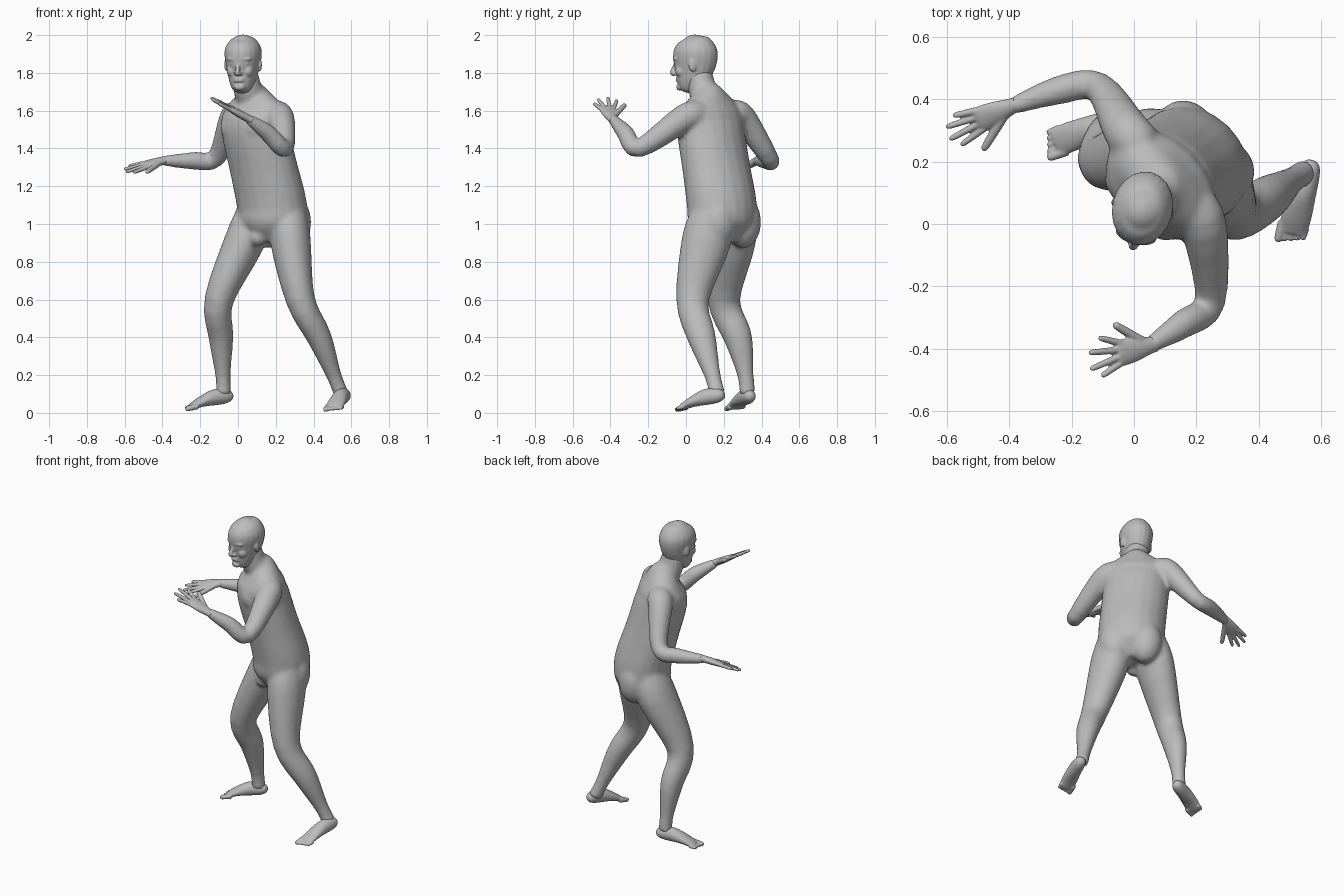
import bpy, bmesh, math
from mathutils import Vector, Matrix

cube = bpy.data.objects.get("Cube")
if cube:
    bpy.data.objects.remove(cube, do_unlink=True)

GREY = (.5, .5, .5, 1)
skin = bpy.data.materials.new("matte grey")
skin.use_nodes = True
skin.diffuse_color = GREY
skin.node_tree.nodes["Principled BSDF"].inputs["Base Color"].default_value = GREY

SIDES, STEPS = 20, 4
RIGHTWARD, UPWARD = Vector((1, 0, 0)), Vector((0, 0, 1))


def spline(a, b, c, d, t):
    """Smooth curve between b and c, steered by their neighbours."""
    slope_in, slope_out = (c - a) / 2, (d - b) / 2
    near = b.lerp(c, t * t * (3 - 2 * t))
    return near + (slope_in * (1 - t) - slope_out * t) * t * (1 - t)


def tube(bm, centres, widths, depths, across=RIGHTWARD):
    """Closed soft tube with an oval cross-section at every centre."""
    rows = [Vector((*c, w, d)) for c, w, d in zip(centres, widths, depths)]
    padded = [rows[0], *rows, rows[-1]]
    path = [spline(*padded[i:i + 4], step / STEPS)
            for i in range(len(rows) - 1) for step in range(STEPS)]
    path.append(rows[-1])
    rings = []
    for i, row in enumerate(path):
        behind, ahead = path[max(i - 1, 0)], path[min(i + 1, len(path) - 1)]
        axis = Vector((ahead - behind)[:3]).normalized()
        u = (across - axis * across.dot(axis)).normalized() * row[3]
        v = axis.cross(u).normalized() * row[4]
        angles = [math.tau * k / SIDES for k in range(SIDES)]
        rings.append([bm.verts.new(Vector(row[:3]) + u * math.cos(a) + v * math.sin(a))
                      for a in angles])
    for low, high in zip(rings, rings[1:]):
        for k in range(SIDES):
            bm.faces.new((low[k - 1], low[k], high[k], high[k - 1]))
    bm.faces.new(rings[0])
    bm.faces.new(rings[-1])


def digit(bm, base, tip, radius):
    """Finger or toe: straight, slightly tapered, with a rounded tip."""
    centres = [base.lerp(tip, t) for t in (0, .5, .9, 1)]
    radii = [radius * f for f in (1, .9, .75, .35)]
    tube(bm, centres, radii, radii)


def blob(bm, centre, size, turn=0):
    place = Matrix.Translation(centre) @ Matrix.Rotation(math.radians(turn), 4, 'Z')
    bmesh.ops.create_icosphere(bm, subdivisions=3, radius=1,
                               matrix=place @ Matrix.Diagonal((*size, 1)))


def finish(bm, name, voxel, rounds):
    """Fuse the overlapping volumes into one soft skin."""
    bmesh.ops.recalc_face_normals(bm, faces=bm.faces)
    mesh = bpy.data.meshes.new(name)
    bm.to_mesh(mesh)
    bm.free()
    mesh.materials.append(skin)
    part = bpy.data.objects.new(name, mesh)
    bpy.context.collection.objects.link(part)
    fuse = part.modifiers.new("fuse", 'REMESH')
    fuse.mode, fuse.voxel_size, fuse.use_smooth_shade = 'VOXEL', voxel, True
    soften = part.modifiers.new("soften", 'SMOOTH')
    soften.factor, soften.iterations = .5, rounds


# Torso: leans from the pelvis to the chest, turned towards the right
body = bmesh.new()
PELVIS, CHEST = Vector((.18, .19, 0)), Vector((.09, .13, 0))
heights = (.91, 1, 1.1, 1.3, 1.5, 1.58, 1.64, 1.69, 1.73)
leans = [min(max((z - 1.1) / .4, 0), 1) for z in heights]
tube(body, [PELVIS.lerp(CHEST, t) + UPWARD * z for t, z in zip(leans, heights)],
     (.1, .185, .2, .2, .2, .2, .165, .1, .05),
     (.1, .165, .17, .158, .155, .135, .1, .075, .05), Vector((1, -1, 0)))

# Neck
neck_radii = (.1, .09, .076, .07)
tube(body, [(.09, .15, 1.58), (.075, .12, 1.66), (.05, .085, 1.72), (.037, .07, 1.8)],
     neck_radii, neck_radii)

# Buttocks, chest muscles and groin
for s in (-1, 1):
    sideways = Vector((1, -1, 0)) * s
    blob(body, Vector((.23, .24, 1.01)) + sideways * .063, (.1, .09, .14), -45)
    blob(body, Vector((.02, .06, 1.51)) + sideways * .05, (.08, .045, .07), -45)
blob(body, (.105, .125, .93), (.05, .05, .05))

# Arms: collar, shoulder, elbow, forearm, wrist
LEFT_WRIST, RIGHT_WRIST = Vector((.05, -.39, 1.56)), Vector((-.4, .375, 1.335))
arm_radii = (.075, .075, .05, .047, .027)
tube(body, [(.18, .07, 1.58), (.225, -.01, 1.56), (.245, -.25, 1.4), (.16, -.32, 1.48), LEFT_WRIST],
     arm_radii, arm_radii, UPWARD)
tube(body, [(.02, .25, 1.58), (-.025, .3, 1.56), (-.115, .44, 1.35), (-.24, .43, 1.335), RIGHT_WRIST],
     arm_radii, arm_radii, Vector((0, 1, 0)))

# Legs: hip, thigh, knee, calf, shin, ankle at shared heights
leg_heights = (1.08, .92, .6, .4, .2, .1)
leg_widths = (.09, .108, .078, .066, .041, .041)
leg_depths = (.1, .132, .088, .076, .044, .044)
left_leg = ((.27, .14), (.277, .11), (.33, .035), (.43, .083), (.507, .14), (.547, .165))
right_leg = ((.09, .25), (.04, .24), (-.1, .2), (-.09, .275), (-.08, .315), (-.077, .325))
for leg in (left_leg, right_leg):
    tube(body, [(*spot, z) for spot, z in zip(leg, leg_heights)], leg_widths, leg_depths)
finish(body, "body", .01, 16)


# Feet: one sole profile from heel to ball, then five toes
def foot(name, heel, ball):
    bm = bmesh.new()
    heel, ball = Vector(heel), Vector(ball)
    ahead = (ball - heel).normalized()
    leftward = UPWARD.cross(ahead).normalized()
    inner = leftward if name.startswith("right") else -leftward
    along = (0, .06, .2, .45, .75, 1)
    tube(bm, [heel.lerp(ball, t) + UPWARD * .02 * math.sin(math.pi * t) for t in along],
         (.012, .028, .037, .042, .048, .048), (.012, .028, .04, .042, .028, .016), inner)
    for i in range(5):
        base = ball + inner * (.037 - .019 * i) - ahead * .025
        tip = base + ahead * (.07 - .007 * i)
        digit(bm, base, tip, .012 if i else .017)
    finish(bm, name, .005, 3)


foot("left_foot", (.573, .205, .093), (.508, -.025, .027))
foot("right_foot", (-.028, .348, .088), (-.25, .262, .03))


# Hands: flat palm, four fanned fingers and a thumb
def hand(name, wrist, knuckle, thumbward, spread):
    bm = bmesh.new()
    knuckle, thumbward = Vector(knuckle), Vector(thumbward).normalized()
    ahead = (knuckle - wrist).normalized()
    tube(bm, [wrist.lerp(knuckle, t) for t in (-.25, 0, .5, 1, 1.1)],
         (.025, .028, .04, .044, .038), (.02, .021, .02, .015, .01), thumbward)
    for i, length in enumerate((.105, .12, .115, .09)):
        angle = math.radians(spread * (1.5 - i))
        tip = knuckle + (ahead * math.cos(angle) + thumbward * math.sin(angle)) * length
        digit(bm, knuckle + thumbward * .022 * (1.5 - i), tip, .012)
    digit(bm, wrist.lerp(knuckle, .2) + thumbward * .015,
          wrist + ahead * .135 + thumbward * .1, .016)
    finish(bm, name, .004, 3)


hand("left_hand", LEFT_WRIST, (-.045, -.415, 1.612), (0, 1, .1), 27)
hand("right_hand", RIGHT_WRIST, (-.495, .335, 1.31), (.35, -.85, -.3), 21)

# Head: skull and jaw from chin to crown
head = bmesh.new()
chin_to_crown = (1.698, 1.713, 1.75, 1.79, 1.84, 1.89, 1.93, 1.967, 1.99, 2.002)
forward = (.045, .04, .026, .01, 0, -.005, -.007, -.007, -.005, -.005)
tube(head, [(0, -f, z) for f, z in zip(forward, chin_to_crown)],
     (.026, .048, .066, .078, .088, .097, .094, .074, .045, .012),
     (.024, .046, .075, .095, .113, .12, .113, .088, .052, .014))

# Nose, lips and chin
nose_radii = (.01, .011, .015, .012)
tube(head, [(0, -.1, 1.855), (0, -.113, 1.825), (0, -.119, 1.802), (0, -.106, 1.79)],
     nose_radii, nose_radii)
for z in (1.768, 1.757):
    blob(head, (0, -.088, z), (.028, .014, .007))
blob(head, (0, -.078, 1.725), (.03, .02, .02))

# Nostrils, brows, eyes, cheeks and ears on both sides
for s in (-1, 1):
    blob(head, (s * .014, -.105, 1.796), (.01, .012, .01))
    blob(head, (s * .036, -.094, 1.873), (.034, .014, .01), s * 20)
    blob(head, (s * .036, -.09, 1.85), (.015, .01, .008))
    blob(head, (s * .04, -.06, 1.81), (.032, .034, .035), s * 30)
    blob(head, (s * .09, .012, 1.842), (.01, .022, .036), s * 20)

# Turn the face slightly to the right
bmesh.ops.transform(head, verts=head.verts, matrix=Matrix.Translation((.026, .045, 0))
                    @ Matrix.Rotation(math.radians(-14), 4, 'Z'))
finish(head, "head", .005, 5)
